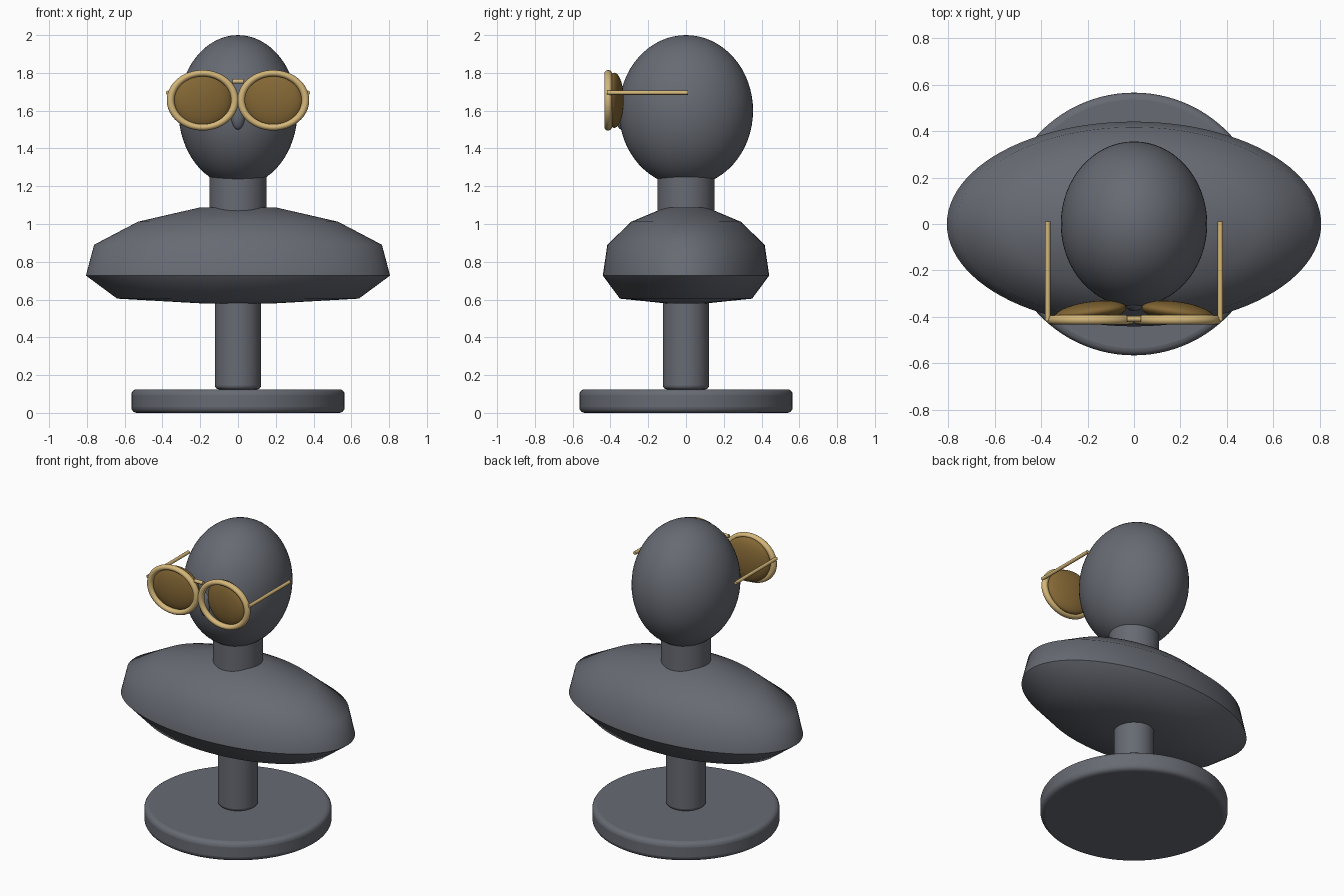
import bpy
from math import pi, radians

cube = bpy.data.objects.get("Cube")
if cube:
    bpy.data.objects.remove(cube, do_unlink=True)


def make_material(name, rgb):
    mat = bpy.data.materials.new(name)
    mat.use_nodes = True
    mat.diffuse_color = (*rgb, 1)
    mat.node_tree.nodes["Principled BSDF"].inputs["Base Color"].default_value = (*rgb, 1)
    return mat


grey = make_material("charcoal grey", (0.135, 0.145, 0.17))
gold = make_material("pale gold", (0.66, 0.47, 0.19))
amber = make_material("dark amber", (0.23, 0.135, 0.035))


def finish(name, mat, scale=(1, 1, 1), angle=40):
    """Name, colour, scale and smooth the active object."""
    ob = bpy.context.object
    ob.name = name
    ob.data.materials.append(mat)
    ob.scale = scale
    bpy.ops.object.transform_apply(location=False, rotation=False, scale=True)
    bpy.ops.object.shade_smooth_by_angle(angle=radians(angle))
    return ob


def cylinder(name, mat, radius, depth, loc, rot=(0, 0, 0), bevel=0, sides=64):
    bpy.ops.mesh.primitive_cylinder_add(vertices=sides, radius=radius, depth=depth,
                                        location=loc, rotation=rot)
    ob = finish(name, mat)
    if bevel:
        mod = ob.modifiers.new("Rounded rims", "BEVEL")
        mod.width, mod.segments = bevel, 4
    return ob


def ellipsoid(name, mat, size, loc, rot=(0, 0, 0)):
    bpy.ops.mesh.primitive_uv_sphere_add(segments=64, ring_count=32, radius=1,
                                         location=loc, rotation=rot)
    return finish(name, mat, size)


def lathe(name, mat, profile, depth_ratio, sides=96):
    """Elliptical solid from (half width, height) rings."""
    from math import cos, sin
    verts = [(r * cos(2 * pi * i / sides), r * depth_ratio * sin(2 * pi * i / sides), z)
             for r, z in profile for i in range(sides)]
    faces = [(k * sides + i, k * sides + (i + 1) % sides,
              (k + 1) * sides + (i + 1) % sides, (k + 1) * sides + i)
             for k in range(len(profile) - 1) for i in range(sides)]
    faces.append(tuple(reversed(range(sides))))
    faces.append(tuple(range(len(verts) - sides, len(verts))))
    mesh = bpy.data.meshes.new(name)
    mesh.from_pydata(verts, [], faces)
    ob = bpy.data.objects.new(name, mesh)
    bpy.context.collection.objects.link(ob)
    bpy.ops.object.select_all(action="DESELECT")
    ob.select_set(True)
    bpy.context.view_layer.objects.active = ob
    return finish(name, mat, angle=52)


# Stand
cylinder("base", grey, 0.565, 0.125, (0, 0, 0.0625), bevel=0.03, sides=96)
cylinder("post", grey, 0.122, 0.55, (0, 0, 0.4), bevel=0.02)

# Shoulders, with one crisp edge round the widest ring
torso = lathe("shoulders", grey,
              [(0.2, 0.58), (0.64, 0.605), (0.805, 0.727), (0.762, 0.89),
               (0.53, 1.012), (0.2, 1.088)], 0.547)
for edge in torso.data.edges:
    heights = [torso.data.vertices[v].co.z for v in edge.vertices]
    if all(abs(z - 0.727) < 0.001 for z in heights):
        edge.use_edge_sharp = True

# Neck, head and nose
cylinder("neck", grey, 0.152, 0.35, (0, 0, 1.175))
ellipsoid("head", grey, (0.315, 0.355, 0.4), (0, 0, 1.6))
ellipsoid("nose", grey, (0.04, 0.035, 0.085), (0, -0.34, 1.585))

# Glasses
for side, s in (("left", 1), ("right", -1)):
    bpy.ops.mesh.primitive_torus_add(major_segments=64, minor_segments=16,
                                     major_radius=0.17, minor_radius=0.02,
                                     location=(s * 0.187, -0.412, 1.655),
                                     rotation=(pi / 2, 0, 0))
    finish(side + "_rim", gold, (1, 0.843, 1), 60)
    ellipsoid(side + "_lens", amber, (0.155, 0.046, 0.146),
              (s * 0.187, -0.38, 1.655), (0, 0, -s * radians(8)))
    cylinder(side + "_temple", gold, 0.011, 0.428, (s * 0.371, -0.204, 1.695),
             (pi / 2, 0, 0), sides=16)
cylinder("bridge", gold, 0.012, 0.06, (0, -0.408, 1.755), (0, pi / 2, 0), sides=16)
